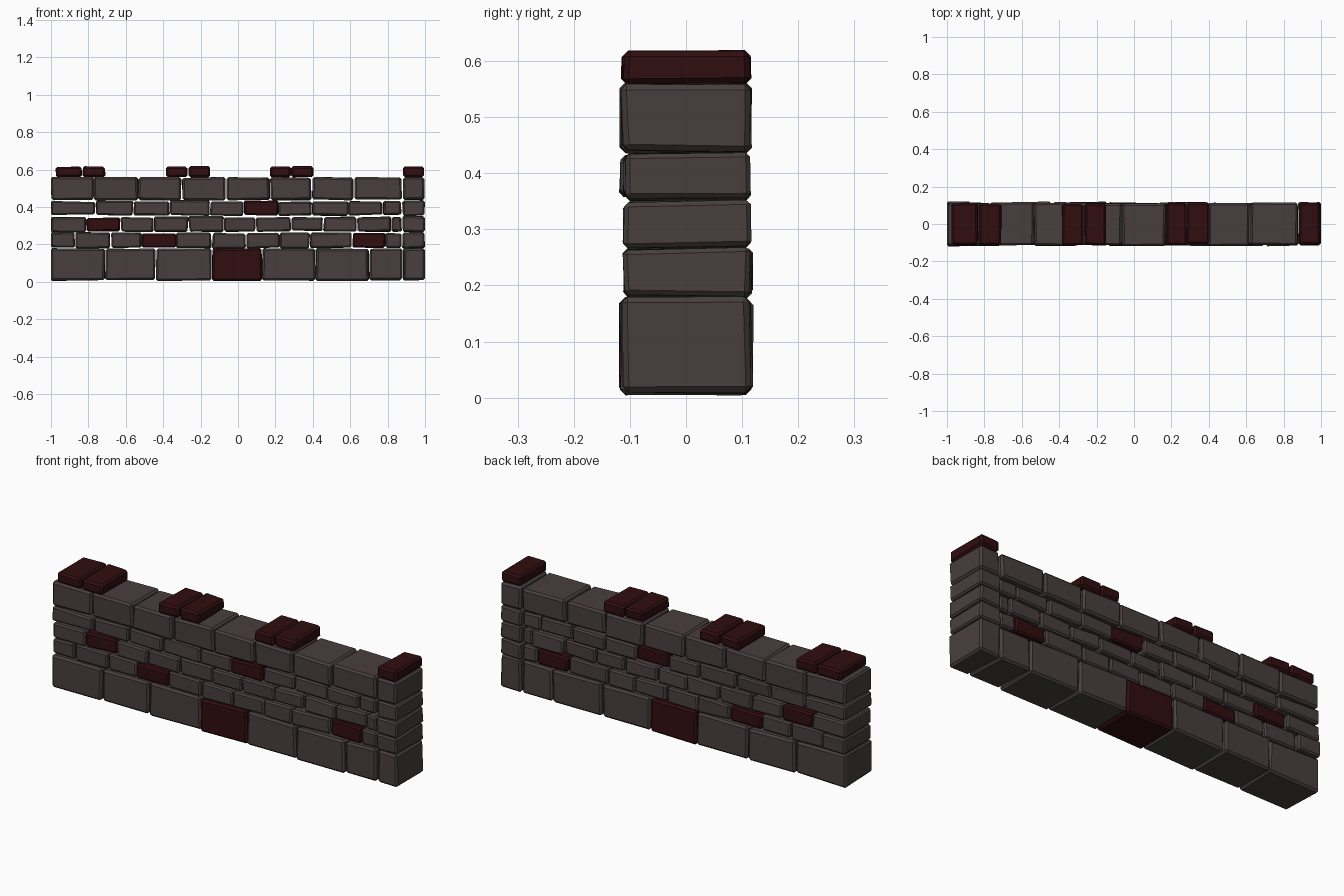
import bpy, bmesh, random
from mathutils import Vector

if "Cube" in bpy.data.objects:
    bpy.data.objects.remove(bpy.data.objects["Cube"])

random.seed(7)


def material(name, rgb):
    m = bpy.data.materials.new(name)
    m.diffuse_color = (*rgb, 1.0)
    m.use_nodes = True
    m.node_tree.nodes["Principled BSDF"].inputs["Base Color"].default_value = m.diffuse_color
    return m


GREY = material("warm_grey_stone", (0.066, 0.049, 0.049))
RED = material("dark_red_stone", (0.030, 0.004, 0.005))


def stone(name, x0, x1, z0, z1, depth, mat, wobble, chamfer):
    """One rough-cut block: a box with nudged corners and chamfered edges."""
    bm = bmesh.new()
    bmesh.ops.create_cube(bm, size=1.0)
    cx, cz = (x0 + x1) / 2, (z0 + z1) / 2
    shift = random.uniform(-0.004, 0.004)
    for v in bm.verts:
        nudge = Vector([random.uniform(-wobble, wobble) for _ in range(3)])
        v.co = Vector((v.co.x * (x1 - x0), v.co.y * depth + shift,
                       v.co.z * (z1 - z0))) + nudge * Vector((0.5, 1, 0.5)).length / 1.2
    bmesh.ops.bevel(bm, geom=bm.edges[:], offset=chamfer, segments=1,
                    affect='EDGES', profile=0.5)
    bmesh.ops.recalc_face_normals(bm, faces=bm.faces)
    for v in bm.verts:      # keep within the wall's outline
        v.co.x = min(max(v.co.x + cx, -1.0), 1.0) - cx
        v.co.z = max(v.co.z + cz, 0.0) - cz
    me = bpy.data.meshes.new(name)
    bm.to_mesh(me)
    bm.free()
    me.materials.append(mat)
    ob = bpy.data.objects.new(name, me)
    ob.location = (cx, 0, cz)
    bpy.context.collection.objects.link(ob)


# Courses: name, bottom, top, depth, chamfer, red stone indices, joint positions
courses = [
    ("base_stone", 0.008, 0.178, 0.228, 0.010, {3},
     [-1, -.71, -.44, -.14, .13, .415, .70, .88, 1]),
    ("lower_stone", 0.180, 0.265, 0.212, 0.008, {3, 9},
     [-1, -.87, -.68, -.515, -.33, -.14, .045, .225, .385, .61, .79, .877, 1]),
    ("middle_stone", 0.267, 0.350, 0.212, 0.008, {1},
     [-1, -.81, -.63, -.45, -.265, -.075, .095, .285, .455, .635, .82, .877, 1]),
    ("upper_stone", 0.354, 0.436, 0.212, 0.008, {5},
     [-1, -.76, -.56, -.365, -.15, .03, .215, .395, .59, .775, .877, 1]),
    ("top_stone", 0.438, 0.558, 0.226, 0.010, set(),
     [-1, -.77, -.535, -.30, -.065, .17, .395, .62, .877, 1]),
]
GAP = 0.003
for name, z0, z1, depth, chamfer, reds, joints in courses:
    last = len(joints) - 2
    thin = depth < 0.22
    for i in range(last + 1):
        a, b = joints[i] + GAP, joints[i + 1] - GAP
        if i == 0:
            a = -1.0
        if i == last:
            b = 0.997
        # small filler stones vary in height, the end pier is full depth
        dz = random.uniform(0, 0.008) if thin and i != last else 0
        d = 0.226 if i in (0, last) else depth
        stone(f"{name}_{i + 1}", a, b, z0 + dz * random.random(), z1 - dz, d,
              RED if i in reds else GREY, 0.004, chamfer)

# Red capping bricks along the top
caps = [(-.975, -.835), (-.83, -.71), (-.385, -.27), (-.262, -.15),
        (.172, .28), (.285, .403), (.882, .993)]
for i, (a, b) in enumerate(caps):
    stone(f"cap_brick_{i + 1}", a, b, 0.560, 0.617, 0.222, RED, 0.003, 0.010)
